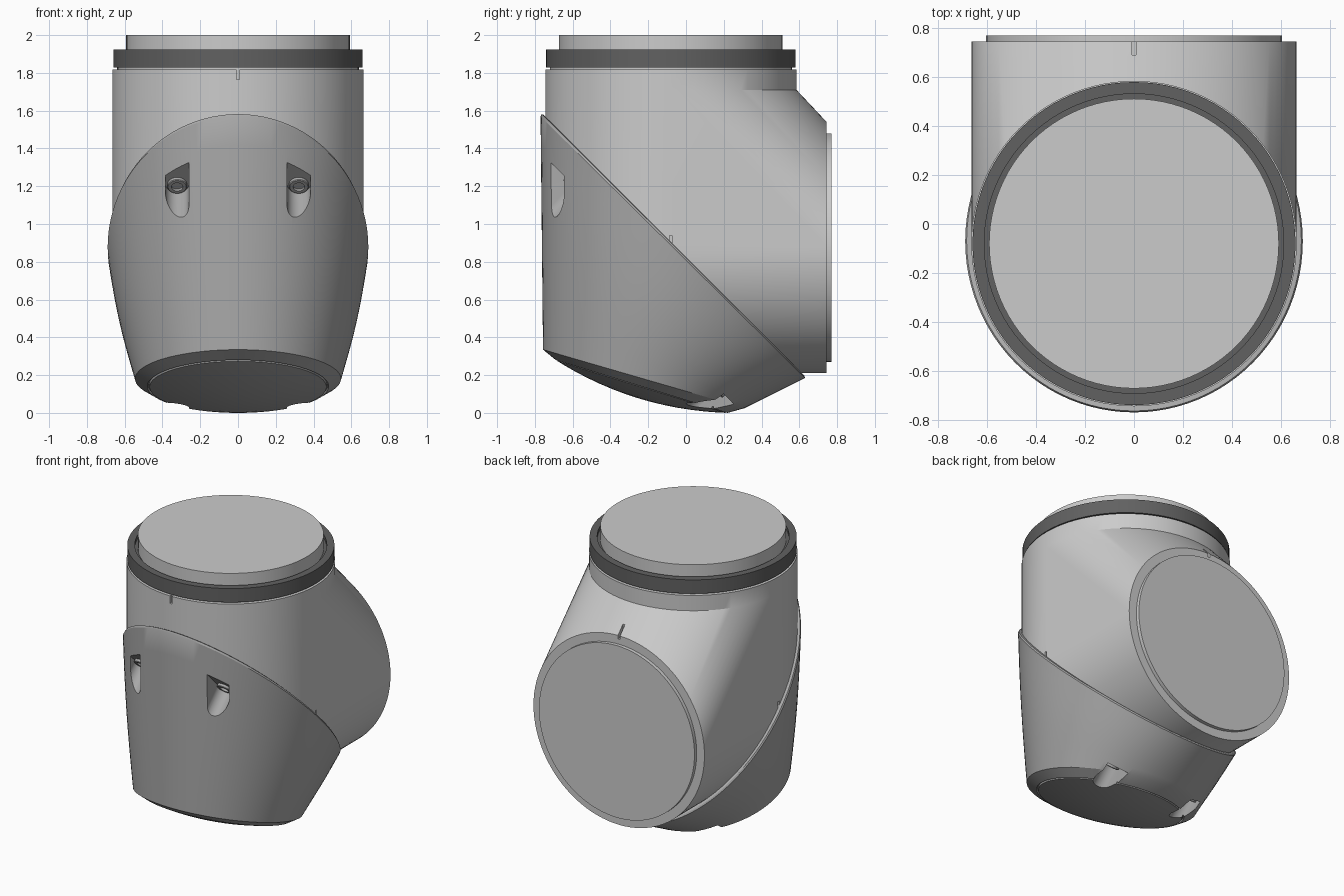
import bpy, bmesh, math
from mathutils import Vector, Matrix

if "Cube" in bpy.data.objects:
    bpy.data.objects.remove(bpy.data.objects["Cube"])

N = 96                      # segments around every round part
CY, CZ, R = -0.08, 0.875, 0.665   # vertical axis y, horizontal axis z, tube radius
ANG = [2 * math.pi * i / N for i in range(N)]


def finish(name, bm, color=None):
    bmesh.ops.recalc_face_normals(bm, faces=bm.faces)
    me = bpy.data.meshes.new(name)
    bm.to_mesh(me)
    bm.free()
    ob = bpy.data.objects.new(name, me)
    bpy.context.collection.objects.link(ob)
    if color:
        m = bpy.data.materials.get(color[0]) or bpy.data.materials.new(color[0])
        m.diffuse_color = (color[1], color[1], color[1], 1)
        m.use_nodes = True
        m.node_tree.nodes["Principled BSDF"].inputs["Base Color"].default_value = m.diffuse_color
        me.materials.append(m)
    return ob


def skin(name, rings, color=None):
    """Closed solid through a list of equal-length point loops."""
    bm = bmesh.new()
    loops = [[bm.verts.new(p) for p in r] for r in rings]
    for a, b in zip(loops, loops[1:]):
        n = len(a)
        for i in range(n):
            bm.faces.new((a[i], a[(i + 1) % n], b[(i + 1) % n], b[i]))
    bm.faces.new(loops[0])
    bm.faces.new(loops[-1])
    return finish(name, bm, color)


def lathe(name, profile, matrix, color=None):
    return skin(name, [[matrix @ Vector((r * math.cos(a), r * math.sin(a), h)) for a in ANG]
                       for r, h in profile], color)


def smooth(ob):
    bpy.ops.object.select_all(action='DESELECT')
    bpy.context.view_layer.objects.active = ob
    ob.select_set(True)
    bpy.ops.object.shade_smooth_by_angle(angle=math.radians(28))


def cut(ob, cutters):
    bpy.context.view_layer.objects.active = ob
    for c in cutters:
        c.hide_render = True
        m = ob.modifiers.new("cut", 'BOOLEAN')
        m.operation, m.object, m.solver = 'DIFFERENCE', c, 'EXACT'
        bpy.ops.object.modifier_apply(modifier=m.name)
        bpy.data.objects.remove(c)


def box(lo, hi):
    (x0, y0, z0), (x1, y1, z1) = lo, hi
    return skin("cutter", [[(x0, y0, z), (x1, y0, z), (x1, y1, z), (x0, y1, z)] for z in (z0, z1)])


UP = Matrix.Translation((0, CY, 0))
BACK = Matrix.Translation((0, 0, CZ)) @ Matrix.Rotation(-math.pi / 2, 4, 'X')
DARK, SHELL = ("dark_rubber", 0.12), ("shell_grey", 0.4)

# Elbow housing: hull of top circle, back circle and the 45 degree mitre ellipse
bm = bmesh.new()
for a in ANG:
    c, s = R * math.cos(a), R * math.sin(a)
    bm.verts.new((c, CY + s, 1.71))
    bm.verts.new((c, 0.745, CZ + s))
    bm.verts.new((c, CY + s, CZ - s))
bmesh.ops.convex_hull(bm, input=bm.verts)
bmesh.ops.dissolve_limit(bm, angle_limit=math.radians(0.4), verts=bm.verts, edges=bm.edges)
bm.normal_update()
top = max(bm.faces, key=lambda f: f.calc_center_median().z)
ext = bmesh.ops.extrude_face_region(bm, geom=[top])
bmesh.ops.translate(bm, vec=(0, 0, 0.108), verts=[v for v in ext["geom"] if isinstance(v, bmesh.types.BMVert)])
if top.is_valid:
    bmesh.ops.delete(bm, geom=[top], context='FACES_ONLY')
housing = finish("elbow_housing", bm)

# Alignment grooves at the top front, on the rear collar and beside the seam
cut(housing, [box((-0.008, -0.8, 1.765), (0.008, -0.725, 1.85)),
              box((-0.008, 0.69, 1.515), (0.008, 0.80, 1.62)),
              box((0.65, -0.088, 0.86), (0.70, -0.075, 0.94)),
              box((-0.70, -0.088, 0.86), (-0.65, -0.075, 0.94))])

# Top joint and rear flange
neck = lathe("top_neck", [(0.64, 1.79), (0.64, 1.84)], UP)
seal = lathe("seal_ring", [(0.66, 1.828), (0.66, 1.925), (0.612, 1.925), (0.612, 1.90)], UP, DARK)
disc = lathe("top_disc", [(0.592, 1.86), (0.592, 2.0)], UP)
flange = lathe("rear_flange", [(0.605, 0.70), (0.605, 0.77)], BACK)


# Lower shell: tilted ellipses lofted from the seam to the domed bottom
def ellipse(front, back, half, k=1.0, push=0.0):
    f, b = Vector((0, *front)), Vector((0, *back))
    n = Vector((1, 0, 0)).cross(f - b).normalized()
    if n.z > 0:
        n = -n
    mid, rad = (f + b) / 2 + n * push, (f - b) / 2
    return [mid + k * (rad * math.sin(a) + Vector((half * math.cos(a), 0, 0))) for a in ANG]


def mix(p, q, t):
    return tuple(a + (b - a) * t for a, b in zip(p, q))


rings = [ellipse((-0.752, 1.577), (0.615, 0.21), 0.672),
         ellipse((-0.764, 1.582), (0.627, 0.196), 0.684)]
for i in range(9):
    t = i / 8
    rings.append(ellipse(mix((-0.77, 1.57), (-0.757, 0.335), t), mix((0.63, 0.185), (0.31, 0.025), t),
                         0.69 + (0.545 - 0.69) * t + 0.014 * math.sin(math.pi * t)))
foot = ((-0.69, 0.28), (0.22, 0.0), 0.48)
rings += [ellipse(*foot), ellipse(*foot, 0.992, -0.01), ellipse(*foot, 0.98, -0.01)]
for k in (0.975, 0.88, 0.76, 0.62, 0.46, 0.3, 0.15, 0.04):
    rings.append(ellipse(*foot, k, 0.065 * (1 - k * k)))
shell = skin("lower_shell", rings, SHELL)

# Screw pockets: U-shaped slots running square to the seam, two in front and two below
q = math.sqrt(0.5)
D = Vector((0, -q, -q))
cutters, screws = [], []
for y, z, out, length, place in ((-0.60, 1.21, Vector((0, -q, q)), 0.45, "front"),
                                 (0.17, 0.13, Vector((0, q, -q)), 0.40, "bottom")):
    for side, label in ((-1, "left"), (1, "right")):
        c = Vector((0.322 * side, y, z))
        w = 0.062
        pts = [(w * math.cos(math.pi * (1 + i / 20)), w * math.sin(math.pi * (1 + i / 20))) for i in range(21)]
        pts += [(w, 0.3), (-w, 0.3)]
        cutters.append(skin("cutter", [[c + Vector((a, 0, 0)) + out * b + D * h for a, b in pts]
                                       for h in (0, length)]))
        m = Matrix.Translation(c) @ D.to_track_quat('Z', 'Y').to_matrix().to_4x4()
        screws.append(lathe(f"{place}_{label}_screw",
                            [(0.052, -0.01), (0.052, 0.016), (0.048, 0.02), (0.03, 0.02), (0.03, 0.006)], m, SHELL))
cut(shell, cutters)

for ob in [housing, neck, seal, disc, flange, shell] + screws:
    smooth(ob)
